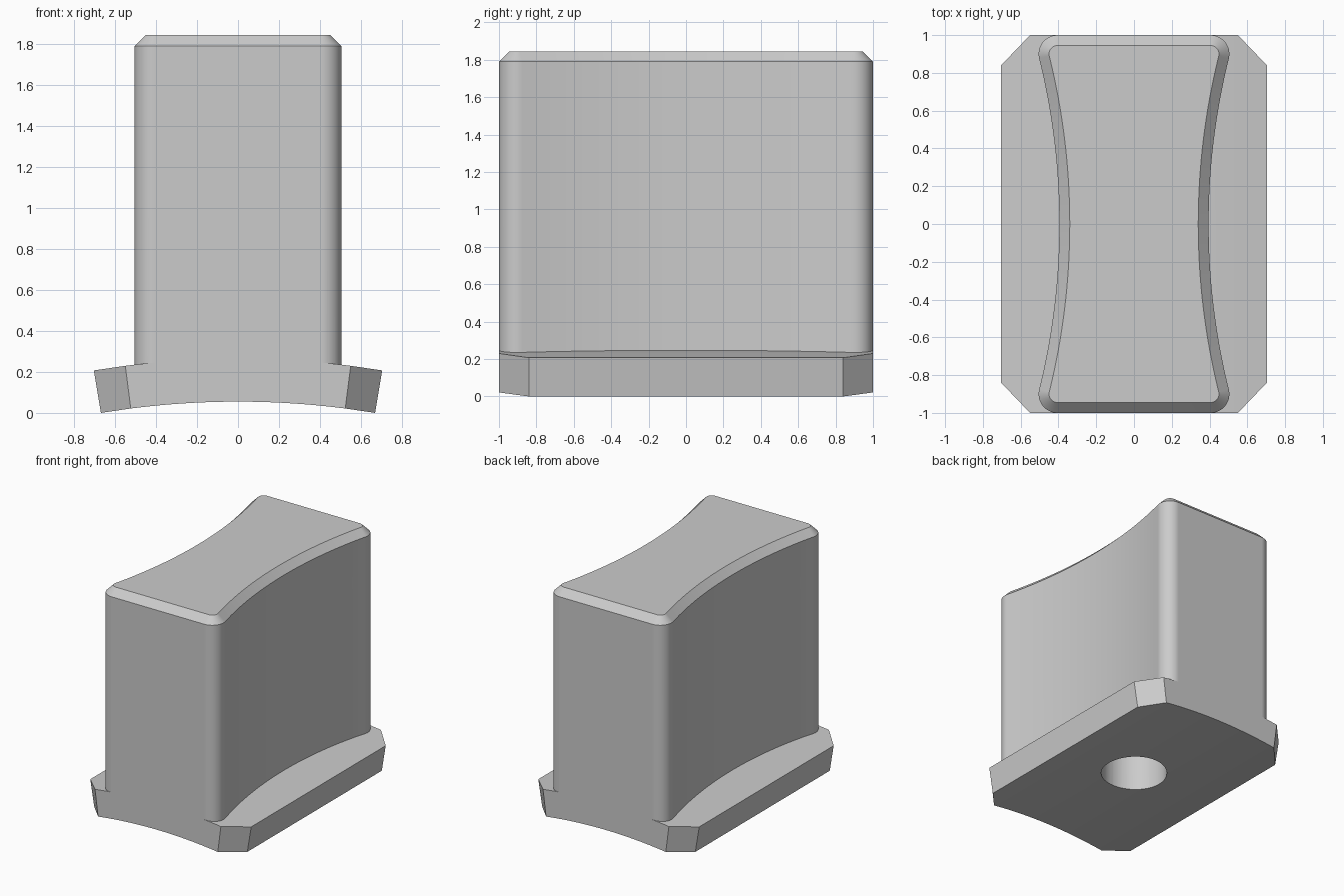
import bpy, bmesh, math

cube = bpy.data.objects.get("Cube")
if cube:
    bpy.data.objects.remove(cube, do_unlink=True)

grey = bpy.data.materials.new("plain grey")
grey.use_nodes = True
grey.diffuse_color = (0.6, 0.6, 0.6, 1)
grey.node_tree.nodes["Principled BSDF"].inputs["Base Color"].default_value = (0.6, 0.6, 0.6, 1)


def loft(name, rings):
    """Closed solid through equally sized rings of points."""
    bm = bmesh.new()
    loops = [[bm.verts.new(p) for p in ring] for ring in rings]
    n = len(loops[0])
    for a, b in zip(loops, loops[1:]):
        for i in range(n):
            j = (i + 1) % n
            bm.faces.new((a[i], a[j], b[j], b[i]))
    bm.faces.new(loops[0][::-1])
    bm.faces.new(loops[-1])
    bmesh.ops.recalc_face_normals(bm, faces=bm.faces)
    mesh = bpy.data.meshes.new(name)
    bm.to_mesh(mesh)
    bm.free()
    mesh.materials.append(grey)
    obj = bpy.data.objects.new(name, mesh)
    bpy.context.collection.objects.link(obj)
    return obj


def waisted_outline(inset, z):
    """Rounded rectangle whose long sides are hollow arcs tangent to the corners."""
    cx, cy, r, waist = 0.405, 0.9, 0.1, 0.395
    big = 3.64
    centre = waist + big
    sweep = math.atan2(cy, centre - cx)
    side = [(centre - (big + inset) * math.cos(a), (big + inset) * math.sin(a))
            for a in (sweep * i / 16 for i in range(-16, 17))]
    corner = [(cx + (r - inset) * math.cos(a), cy + (r - inset) * math.sin(a))
              for a in (-sweep + (math.pi / 2 + sweep) * i / 14 for i in range(1, 15))]
    half = [(x, -y) for x, y in reversed(corner)] + side + corner
    return [(x, y, z) for x, y in half + [(-x, -y) for x, y in half]]


# Curved foot plate with clipped corners
inner, outer, axis_z = 4.1, 4.31, -4.045
clip, edge = 0.128, 0.164
stations = [(-edge, 0.84)] + [(clip * i / 14, 1) for i in range(-14, 15)] + [(edge, 0.84)]
block = loft("waisted_block", [
    [(r * math.sin(t), y, axis_z + r * math.cos(t))
     for r, y in ((inner, -h), (inner, h), (outer, h), (outer, -h))]
    for t, h in stations])

# Upright body with a bevelled top rim
body = loft("upright_body", [waisted_outline(0, 0.15), waisted_outline(0, 1.79),
                             waisted_outline(0.055, 1.845)])

# Blind round hole in the underside
hole = loft("hole_cutter", [
    [(0.245 * math.cos(a), 0.245 * math.sin(a), z)
     for a in (math.tau * i / 64 for i in range(64))] for z in (-0.2, 1.0)])

# Merge the parts into one solid
bpy.context.view_layer.objects.active = block
block.select_set(True)
for helper, operation in ((body, "UNION"), (hole, "DIFFERENCE")):
    helper.hide_render = True
    mod = block.modifiers.new(operation.title(), "BOOLEAN")
    mod.operation, mod.solver, mod.object = operation, "EXACT", helper
    bpy.ops.object.modifier_apply(modifier=mod.name)
    bpy.data.objects.remove(helper, do_unlink=True)

bpy.ops.object.shade_smooth_by_angle(angle=math.radians(25))
weighted = block.modifiers.new("Weighted normals", "WEIGHTED_NORMAL")
weighted.keep_sharp = True
